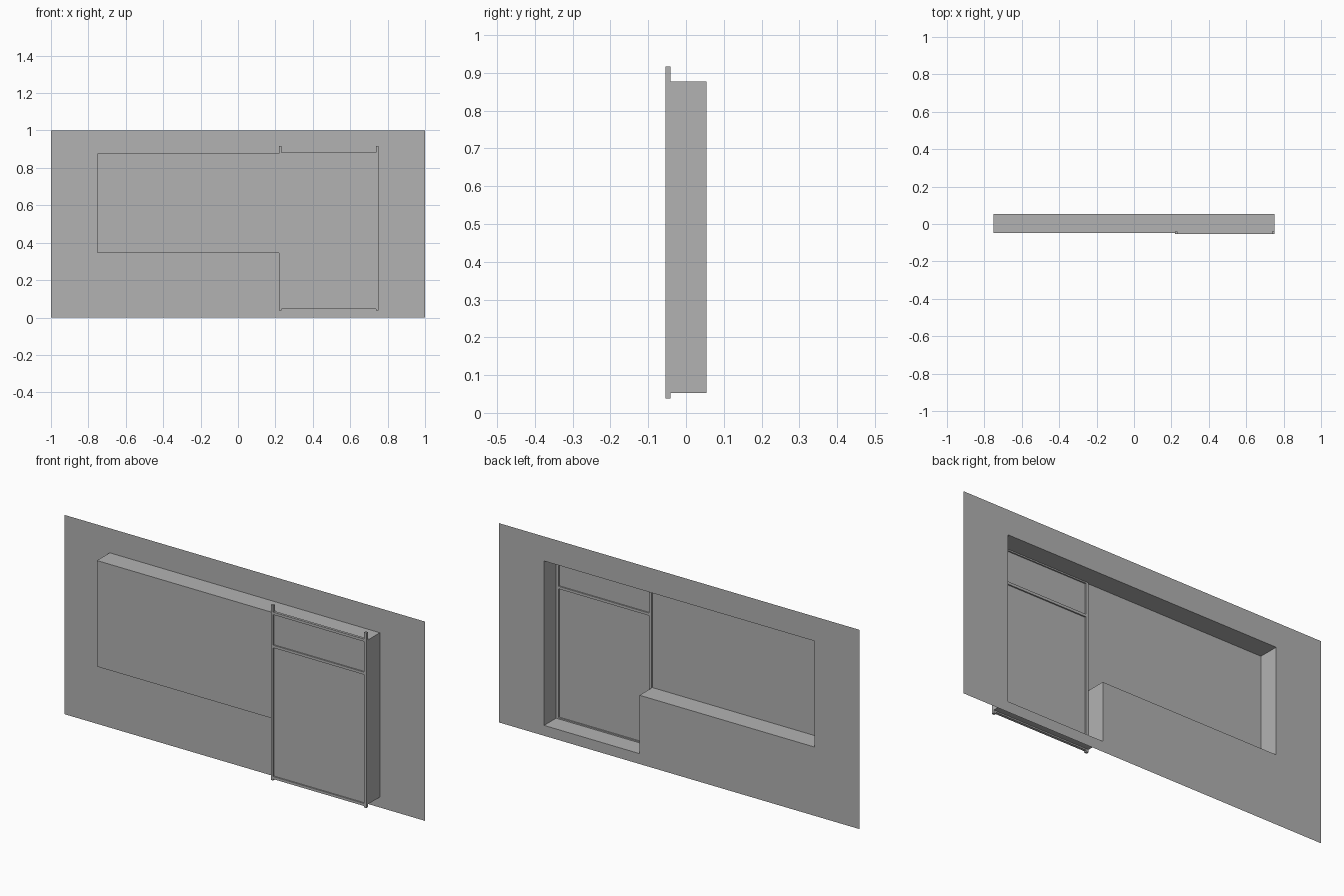
import bpy, bmesh

if "Cube" in bpy.data.objects:
    bpy.data.objects.remove(bpy.data.objects["Cube"])

grey = bpy.data.materials.new("warm_grey")
grey.diffuse_color = (0.448, 0.448, 0.448, 1)
grey.use_nodes = True
grey.node_tree.nodes["Principled BSDF"].inputs["Base Color"].default_value = grey.diffuse_color

WALL_Y, BACK_Y = 0.054, -0.0475
NICHE = [(-0.75, 0.345), (0.22, 0.345), (0.22, 0.052),
         (0.75, 0.052), (0.75, 0.877), (-0.75, 0.877)]


def finish(name, bm):
    mesh = bpy.data.meshes.new(name)
    bm.to_mesh(mesh)
    bm.free()
    obj = bpy.data.objects.new(name, mesh)
    bpy.context.collection.objects.link(obj)
    mesh.materials.append(grey)


def sheet(name, y, keep):
    """Flat sheet in the xz plane made of the grid cells that pass the rule."""
    xs = [-1, -0.75, 0.22, 0.75, 1]
    zs = [0, 0.052, 0.345, 0.877, 1]
    bm = bmesh.new()
    for i in range(4):
        for j in range(4):
            if keep(i, j):
                a, b, c, d = xs[i], xs[i + 1], zs[j], zs[j + 1]
                bm.faces.new([bm.verts.new(p) for p in
                              ((a, y, c), (a, y, d), (b, y, d), (b, y, c))])
    bmesh.ops.remove_doubles(bm, verts=bm.verts, dist=1e-5)
    finish(name, bm)


def box(name, x0, x1, z0, z1, y0=-0.054, y1=-0.041):
    bm = bmesh.new()
    bmesh.ops.create_cube(bm, size=1)
    for v in bm.verts:
        v.co = (x0 if v.co.x < 0 else x1,
                y0 if v.co.y < 0 else y1,
                z0 if v.co.z < 0 else z1)
    finish(name, bm)


def in_niche(i, j):
    return (i == 1 and j == 2) or (i == 2 and j in (1, 2))


# Wall sheet with the L-shaped opening, and the recessed panel behind it
sheet("wall", WALL_Y, lambda i, j: not in_niche(i, j))
sheet("recess_panel", BACK_Y, in_niche)

# Reveal around the opening, facing inwards
bm = bmesh.new()
for (xa, za), (xb, zb) in zip(NICHE, NICHE[1:] + NICHE[:1]):
    bm.faces.new([bm.verts.new(p) for p in
                  ((xa, WALL_Y, za), (xb, WALL_Y, zb),
                   (xb, BACK_Y, zb), (xa, BACK_Y, za))])
bmesh.ops.remove_doubles(bm, verts=bm.verts, dist=1e-5)
finish("opening_reveal", bm)

# Door posts
for name, x in (("left_post", 0.22), ("right_post", 0.737)):
    box(name, x, x + 0.013, 0.038, 0.917)

# Door rails
for name, z in (("bottom_rail", 0.052), ("middle_rail", 0.711), ("top_rail", 0.877)):
    box(name, 0.233, 0.737, z - 0.0065, z + 0.0065)

# Settle the model on the ground: the wall sheet already spans z = 0 to 1
